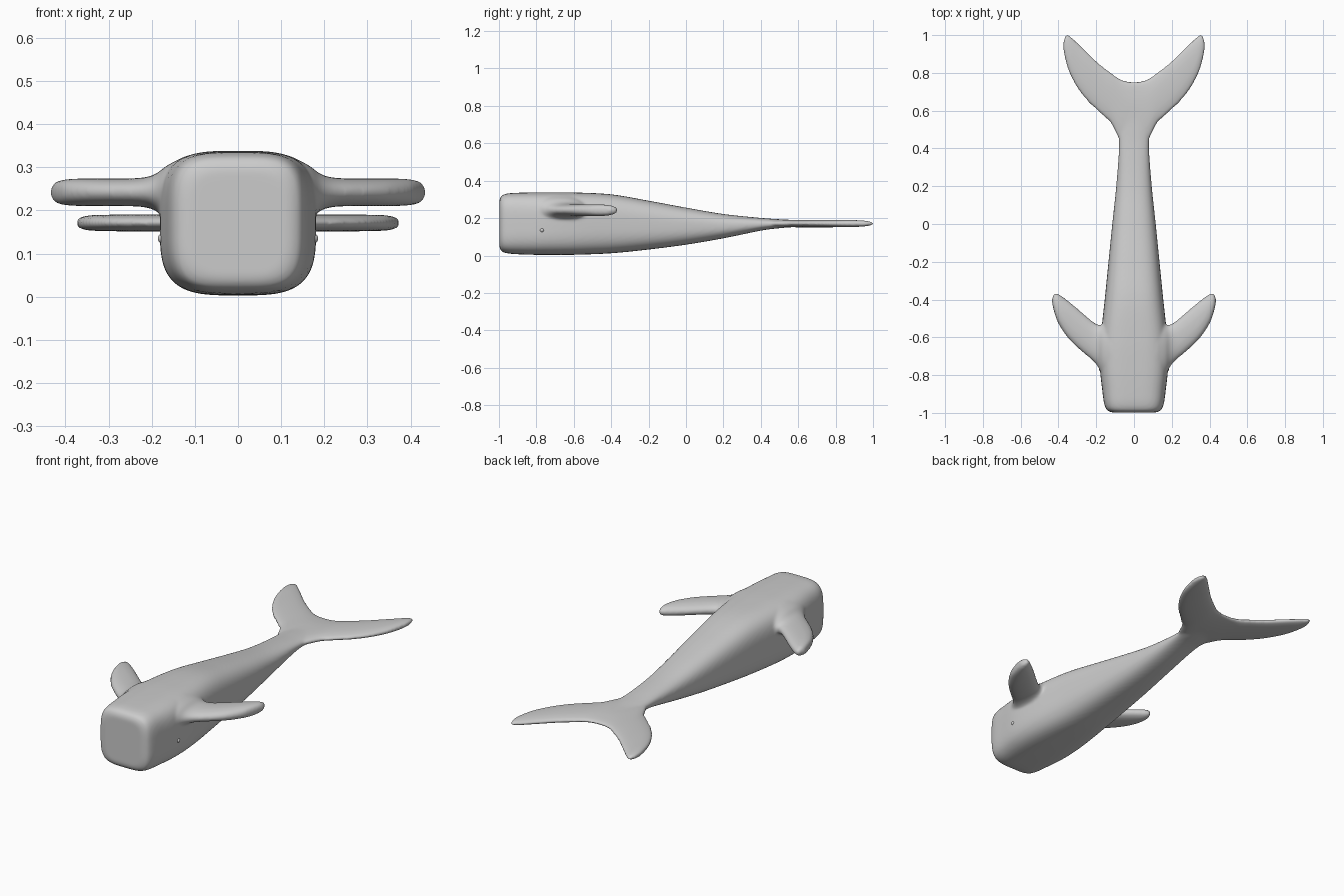
import bpy, bmesh, math

if "Cube" in bpy.data.objects:
    bpy.data.objects.remove(bpy.data.objects["Cube"])

grey = bpy.data.materials.new("whale grey")
grey.diffuse_color = (0.6, 0.6, 0.6, 1)
grey.use_nodes = True
grey.node_tree.nodes["Principled BSDF"].inputs["Base Color"].default_value = grey.diffuse_color


def smooth_rows(rows, steps=6):
    """Catmull-Rom interpolation between stations."""
    out = []
    for i in range(len(rows) - 1):
        a, b, c, d = rows[max(i - 1, 0)], rows[i], rows[i + 1], rows[min(i + 2, len(rows) - 1)]
        for s in range(steps):
            t = s / steps
            out.append([0.5 * (2 * q + (r - p) * t + (2 * p - 5 * q + 4 * r - u) * t * t
                               + (3 * q - p - 3 * r + u) * t ** 3)
                        for p, q, r, u in zip(a, b, c, d)])
    return out + [list(rows[-1])]


def ring(n, power):
    """Unit superellipse points."""
    pts = []
    for i in range(n):
        c, s = math.cos(2 * math.pi * i / n), math.sin(2 * math.pi * i / n)
        pts.append((math.copysign(abs(c) ** (2 / power), c),
                    math.copysign(abs(s) ** (2 / power), s)))
    return pts


def loft(bm, sections):
    """Skin closed rings and cap both ends."""
    rings = [[bm.verts.new(p) for p in sec] for sec in sections]
    n = len(rings[0])
    faces = [bm.faces.new((a[i], a[(i + 1) % n], b[(i + 1) % n], b[i]))
             for a, b in zip(rings, rings[1:]) for i in range(n)]
    faces += [bm.faces.new(rings[0]), bm.faces.new(rings[-1])]
    bmesh.ops.recalc_face_normals(bm, faces=faces)


def fin(bm, stations, z, side):
    """Stations: x, leading y, trailing y, half thickness."""
    sections = []
    for x, y0, y1, h in smooth_rows(stations):
        sections.append([(side * x, (y0 + y1) / 2 + u * (y1 - y0) / 2, z + v * h)
                         for u, v in ring(40, 2.2)])
    loft(bm, sections)


bm = bmesh.new()

# Body: y, half width, bottom, top, squareness
body = [(-0.998, 0.115, 0.045, 0.295, 4), (-0.985, 0.143, 0.022, 0.32, 4),
        (-0.95, 0.158, 0.011, 0.332, 3.8), (-0.88, 0.168, 0.006, 0.336, 3.6),
        (-0.75, 0.181, 0.003, 0.338, 3.5), (-0.6, 0.176, 0.004, 0.337, 3.4),
        (-0.4, 0.155, 0.012, 0.327, 3.1), (-0.2, 0.135, 0.032, 0.293, 2.9),
        (0.0, 0.115, 0.058, 0.256, 2.7), (0.2, 0.094, 0.092, 0.222, 2.5),
        (0.4, 0.08, 0.133, 0.201, 2.4), (0.5, 0.085, 0.146, 0.194, 2.3),
        (0.62, 0.09, 0.156, 0.188, 2.2), (0.7, 0.06, 0.16, 0.184, 2.2)]
loft(bm, [[(w * u, y, (lo + hi) / 2 + v * (hi - lo) / 2) for u, v in ring(64, p)]
          for y, w, lo, hi, p in smooth_rows(body)])

fluke = [(0.0, 0.37, 0.755, 0.02), (0.04, 0.39, 0.758, 0.02), (0.08, 0.45, 0.772, 0.02),
         (0.12, 0.53, 0.80, 0.02), (0.16, 0.57, 0.83, 0.02), (0.2, 0.606, 0.864, 0.02),
         (0.25, 0.655, 0.912, 0.02), (0.3, 0.72, 0.96, 0.019), (0.34, 0.795, 0.997, 0.018),
         (0.36, 0.855, 1.001, 0.015), (0.37, 0.9, 0.982, 0.011), (0.374, 0.925, 0.96, 0.006)]
flipper = [(0.12, -0.86, -0.50, 0.085), (0.165, -0.805, -0.53, 0.062),
           (0.19, -0.758, -0.533, 0.043), (0.22, -0.722, -0.515, 0.034),
           (0.27, -0.68, -0.473, 0.032), (0.32, -0.635, -0.43, 0.032),
           (0.36, -0.59, -0.398, 0.032), (0.4, -0.528, -0.37, 0.03),
           (0.42, -0.475, -0.367, 0.025), (0.43, -0.435, -0.385, 0.017),
           (0.434, -0.415, -0.395, 0.008)]
for side in (-1, 1):
    fin(bm, fluke, 0.171, side)
    fin(bm, flipper, 0.242, side)

me = bpy.data.meshes.new("whale_body")
bm.to_mesh(me)
bm.free()
whale = bpy.data.objects.new("whale_body", me)
bpy.context.collection.objects.link(whale)
me.materials.append(grey)

# Fuse the parts into one soft skin
remesh = whale.modifiers.new("fuse", 'REMESH')
remesh.mode = 'VOXEL'
remesh.voxel_size = 0.007
remesh.use_smooth_shade = True
soften = whale.modifiers.new("soften", 'SMOOTH')
soften.factor = 0.5
soften.iterations = 10

# Eyes
for side, name in ((-1, "left_eye"), (1, "right_eye")):
    bpy.ops.mesh.primitive_uv_sphere_add(segments=20, ring_count=12, radius=0.011,
                                         location=(side * 0.175, -0.77, 0.135))
    eye = bpy.context.object
    eye.name = name
    eye.data.materials.append(grey)
    bpy.ops.object.shade_smooth()
